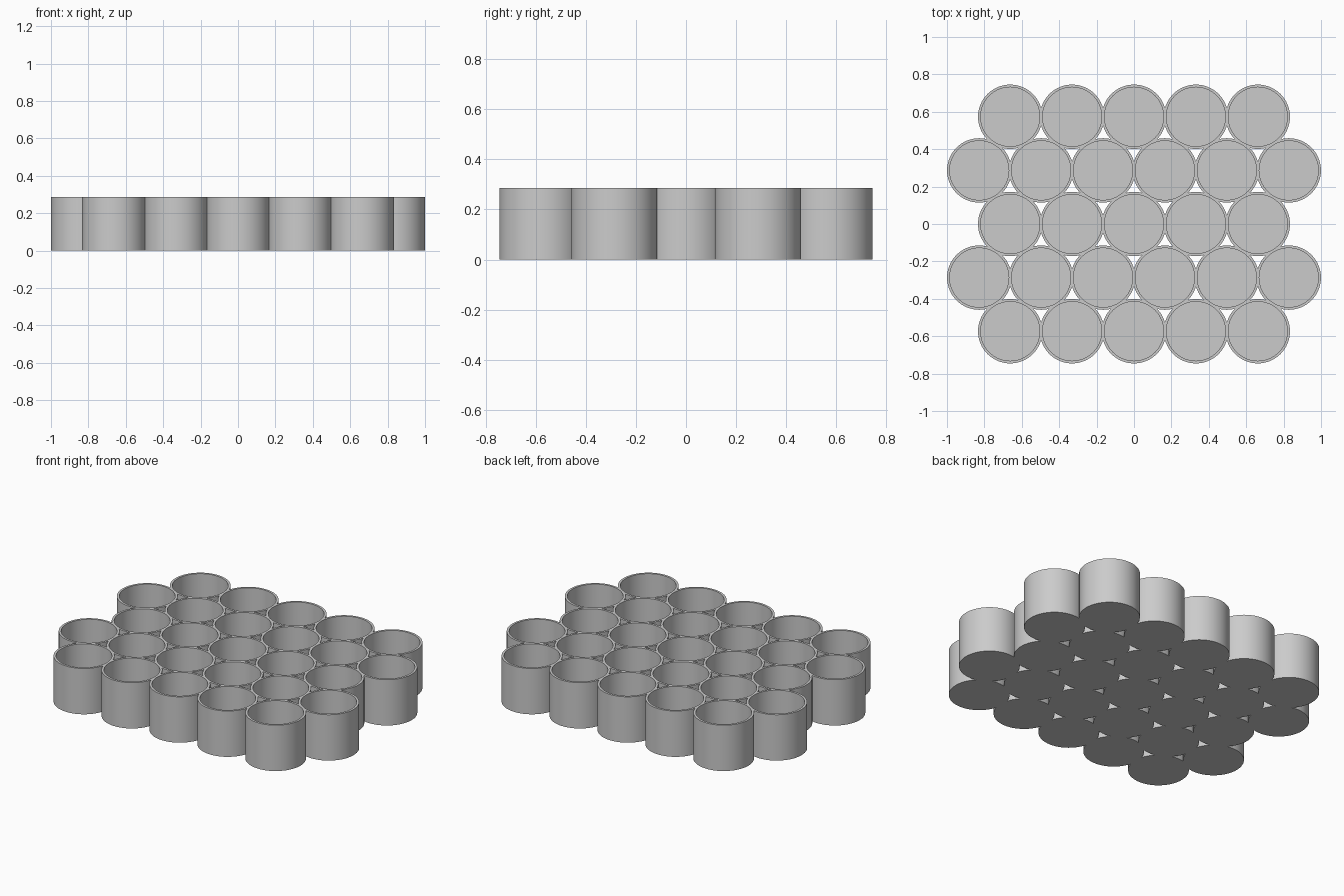
import bpy, math

if "Cube" in bpy.data.objects:
    bpy.data.objects.remove(bpy.data.objects["Cube"], do_unlink=True)

PITCH = 0.331                      # spacing of cups along a row
ROW = PITCH * math.sqrt(3) / 2     # spacing of the rows
OUTER, INNER = 0.172, 0.158
HEIGHT, FLOOR = 0.286, 0.014
SIDES = 64

# Plain grey material
grey = bpy.data.materials.new("light_grey")
grey.use_nodes = True
colour = (0.6, 0.6, 0.6, 1)
grey.diffuse_color = colour
grey.node_tree.nodes["Principled BSDF"].inputs["Base Color"].default_value = colour


def cup_mesh():
    """Open cup: a profile of rings joined by quads, capped below and inside."""
    profile = [(OUTER, 0), (OUTER, HEIGHT), (INNER, HEIGHT), (INNER, FLOOR)]
    verts, faces = [], []
    for r, z in profile:
        for i in range(SIDES):
            a = math.tau * i / SIDES
            verts.append((r * math.cos(a), r * math.sin(a), z))
    for k in range(len(profile) - 1):
        for i in range(SIDES):
            j = (i + 1) % SIDES
            faces.append((k * SIDES + i, k * SIDES + j,
                          (k + 1) * SIDES + j, (k + 1) * SIDES + i))
    faces.append(tuple(reversed(range(SIDES))))
    last = (len(profile) - 1) * SIDES
    faces.append(tuple(range(last, last + SIDES)))
    mesh = bpy.data.meshes.new("cup")
    mesh.from_pydata(verts, [], faces)
    mesh.materials.append(grey)
    return mesh


# Staggered rows of five and six cups sharing one mesh
mesh = cup_mesh()
cups = []
for row in range(5):
    count = 6 if row % 2 else 5
    for col in range(count):
        cup = bpy.data.objects.new(f"cup_row{row + 1}_{col + 1}", mesh)
        cup.location = ((col - (count - 1) / 2) * PITCH, (row - 2) * ROW, 0)
        bpy.context.collection.objects.link(cup)
        cups.append(cup)

# Smooth walls with crisp rims
bpy.ops.object.select_all(action='DESELECT')
cups[0].select_set(True)
bpy.context.view_layer.objects.active = cups[0]
bpy.ops.object.shade_smooth_by_angle(angle=math.radians(35))
